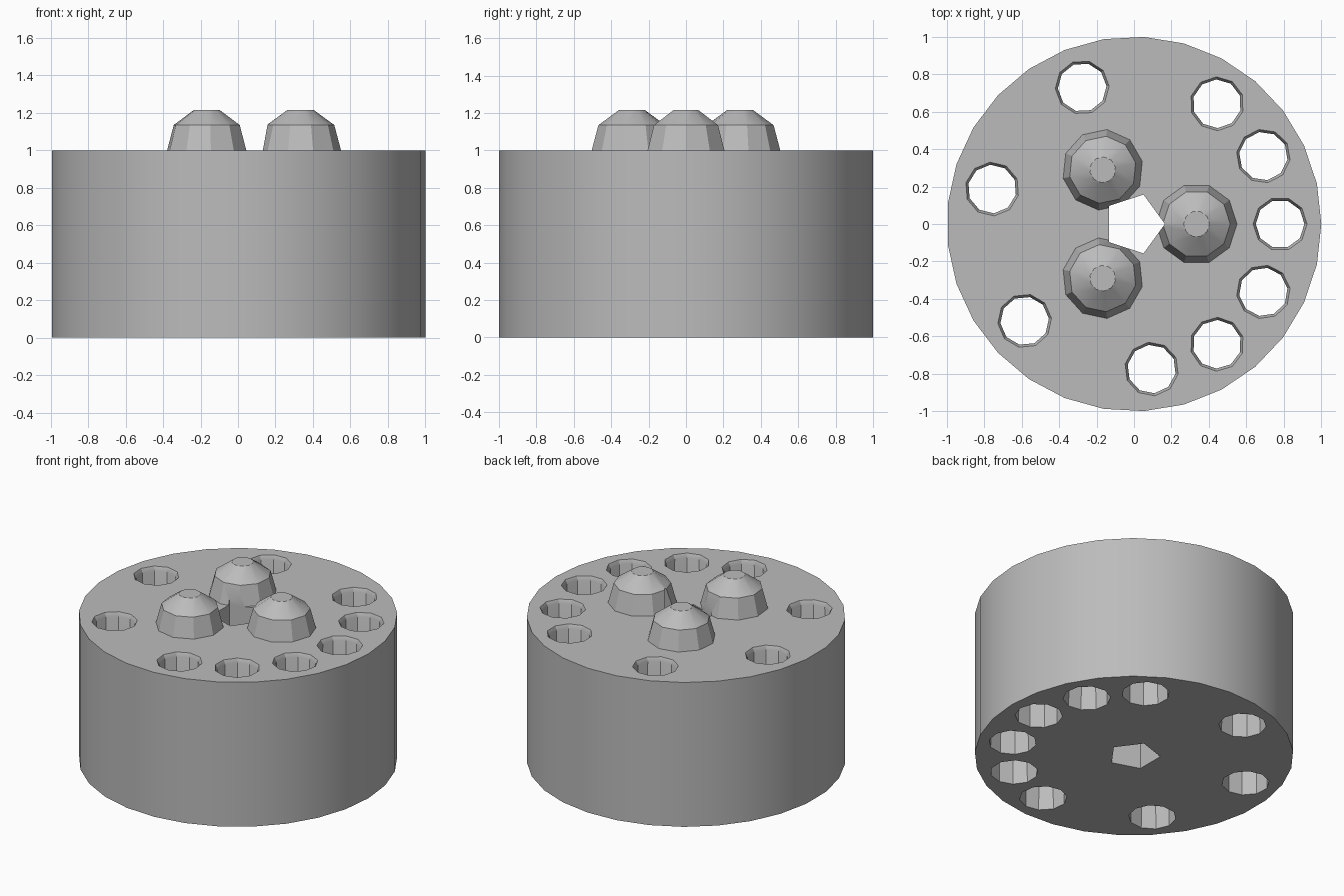
import bpy, bmesh
from math import sin, cos, tau

if "Cube" in bpy.data.objects:
    bpy.data.objects.remove(bpy.data.objects["Cube"])

grey = bpy.data.materials.new("plain_grey")
grey.use_nodes = True
grey.diffuse_color = (0.5, 0.5, 0.5, 1)
grey.node_tree.nodes["Principled BSDF"].inputs["Base Color"].default_value = (0.5, 0.5, 0.5, 1)


def turned(name, profile, sides, orbit=0.0, angle=0.0):
    """Closed solid turned from (radius, z) points, set out along an orbit."""
    bm = bmesh.new()
    cx, cy = orbit * cos(angle), orbit * sin(angle)
    steps = [angle + tau * i / sides for i in range(sides)]
    rings = [[bm.verts.new((cx + r * cos(a), cy + r * sin(a), z)) for a in steps]
             for r, z in profile]
    for low, high in zip(rings, rings[1:]):
        for i in range(sides):
            j = (i + 1) % sides
            bm.faces.new((low[i], low[j], high[j], high[i]))
    bm.faces.new(rings[0][::-1])
    bm.faces.new(rings[-1])
    bmesh.ops.recalc_face_normals(bm, faces=bm.faces)
    mesh = bpy.data.meshes.new(name)
    bm.to_mesh(mesh)
    bm.free()
    mesh.materials.append(grey)
    obj = bpy.data.objects.new(name, mesh)
    bpy.context.collection.objects.link(obj)
    return obj


def select(obj):
    bpy.ops.object.select_all(action='DESELECT')
    obj.select_set(True)
    bpy.context.view_layer.objects.active = obj


def cut(obj, cutter):
    select(obj)
    mod = obj.modifiers.new("cut", 'BOOLEAN')
    mod.operation = 'DIFFERENCE'
    mod.solver = 'EXACT'
    mod.object = cutter
    bpy.ops.object.modifier_apply(modifier=mod.name)


# Drum, and the five-sided axle hole that also clips the domes
drum = turned("drum", [(1, 0), (1, 1)], 29)
axle = turned("axle_cutter", [(0.165, -0.2), (0.165, 1.5)], 5)
axle.hide_render = True
cut(drum, axle)

# Chambers with a chamfered mouth, on some of thirteen equal stations
chamber_profile = [(0.15, -0.1), (0.15, 0), (0.13, 0.974), (0.144, 1), (0.144, 1.1)]
for station in (0, 1, 2, 4, 6, 8, 10, 11, 12):
    chamber = turned("chamber_cutter", chamber_profile, 10, 0.78, tau * station / 13)
    cut(drum, chamber)
    bpy.data.objects.remove(chamber)

# Three faceted domes around the axle hole
dome_profile = [(0.216, 1), (0.18, 1.135), (0.069, 1.216)]
parts = [drum]
for i in range(3):
    dome = turned(f"dome_{i + 1}", dome_profile, 10, 0.334, tau * i / 3)
    cut(dome, axle)
    parts.append(dome)
bpy.data.objects.remove(axle)

for part in parts:
    select(part)
    bpy.ops.object.shade_smooth_by_angle(angle=tau / 12)
